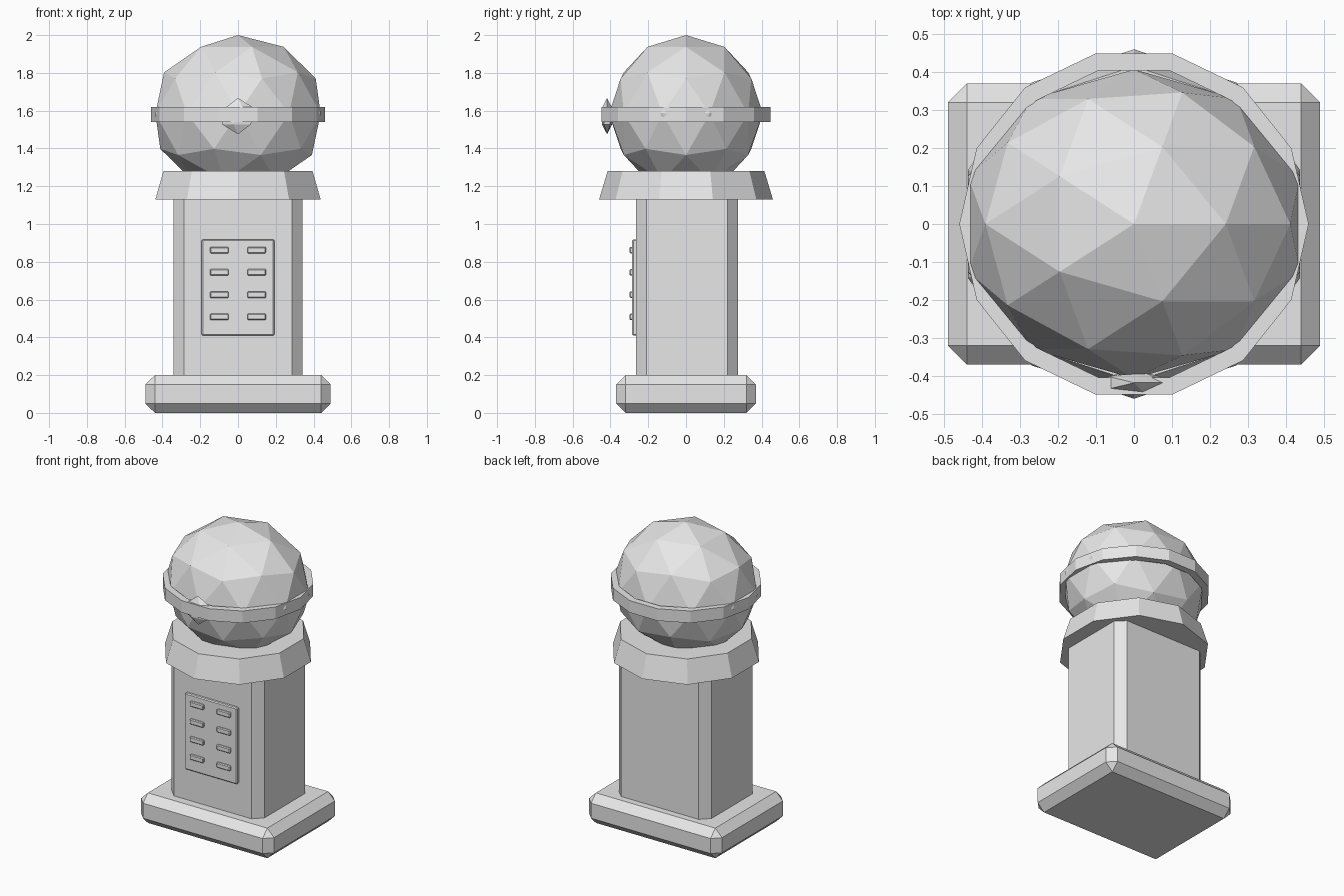
import bpy, bmesh
from math import pi, sin, cos
from mathutils import Matrix, Vector

cube = bpy.data.objects.get("Cube")
if cube:
    bpy.data.objects.remove(cube, do_unlink=True)

grey = bpy.data.materials.new("plain_grey")
grey.use_nodes = True
COLOUR = (0.8, 0.8, 0.8, 1)
grey.diffuse_color = COLOUR
grey.node_tree.nodes["Principled BSDF"].inputs["Base Color"].default_value = COLOUR


def finish(bm, name):
    bmesh.ops.recalc_face_normals(bm, faces=bm.faces)
    mesh = bpy.data.meshes.new(name)
    bm.to_mesh(mesh)
    bm.free()
    mesh.materials.append(grey)
    obj = bpy.data.objects.new(name, mesh)
    bpy.context.collection.objects.link(obj)
    return obj


def box(name, centre, size, bevel, upright_only=False):
    """Box with single-segment chamfers on all, or only upright, edges."""
    bm = bmesh.new()
    bmesh.ops.create_cube(bm, size=1)
    bmesh.ops.scale(bm, vec=size, verts=bm.verts)
    edges = [e for e in bm.edges if not upright_only
             or abs(e.verts[0].co.z - e.verts[1].co.z) > 0.01]
    bmesh.ops.bevel(bm, geom=edges, offset=bevel, segments=1,
                    affect='EDGES', clamp_overlap=True)
    bmesh.ops.translate(bm, vec=centre, verts=bm.verts)
    return finish(bm, name)


def ball(name, centre, radii, subdivisions):
    bm = bmesh.new()
    bmesh.ops.create_icosphere(bm, subdivisions=subdivisions, radius=1)
    bmesh.ops.transform(bm, verts=bm.verts,
                        matrix=Matrix.Translation(centre) @ Matrix.Diagonal((*radii, 1)))
    return finish(bm, name)


def lathe(name, profile, sides, start=0, closed=False):
    """Spin (radius, z) points; an open profile gets end caps."""
    bm = bmesh.new()
    angles = [start + 2 * pi * i / sides for i in range(sides)]
    rings = [[bm.verts.new((r * cos(a), r * sin(a), z)) for a in angles]
             for r, z in profile]
    pairs = list(zip(rings, rings[1:]))
    if closed:
        pairs.append((rings[-1], rings[0]))
    else:
        bm.faces.new(rings[0])
        bm.faces.new(rings[-1])
    for low, high in pairs:
        for i in range(sides):
            j = (i + 1) % sides
            bm.faces.new((low[i], low[j], high[j], high[i]))
    return finish(bm, name)


# Plinth and column
box("base", (0, 0, 0.1), (0.98, 0.74, 0.2), 0.05)
box("column", (0, 0.005, 0.66), (0.684, 0.54, 0.96), 0.056, upright_only=True)

# Front panel with two columns of buttons
box("panel", (0, -0.272, 0.664), (0.384, 0.026, 0.508), 0.006)
for row in range(4):
    for side in (-1, 1):
        box("button", (side * 0.099, -0.288, 0.508 + row * 0.118),
            (0.1, 0.022, 0.034), 0.005)

# Flared collar
lathe("collar", [(0.46, 1.13), (0.415, 1.28)], 10, start=pi / 2)

# Faceted head, band around it and the gem on the band
ball("head", (0, 0, 1.584), (0.46, 0.407, 0.416), 2)
lathe("head_band", [(0.415, 1.54), (0.46, 1.54), (0.46, 1.62), (0.415, 1.62)],
      14, closed=True)
ball("gem", (0, -0.418, 1.571), (0.095, 0.032, 0.096), 1)
